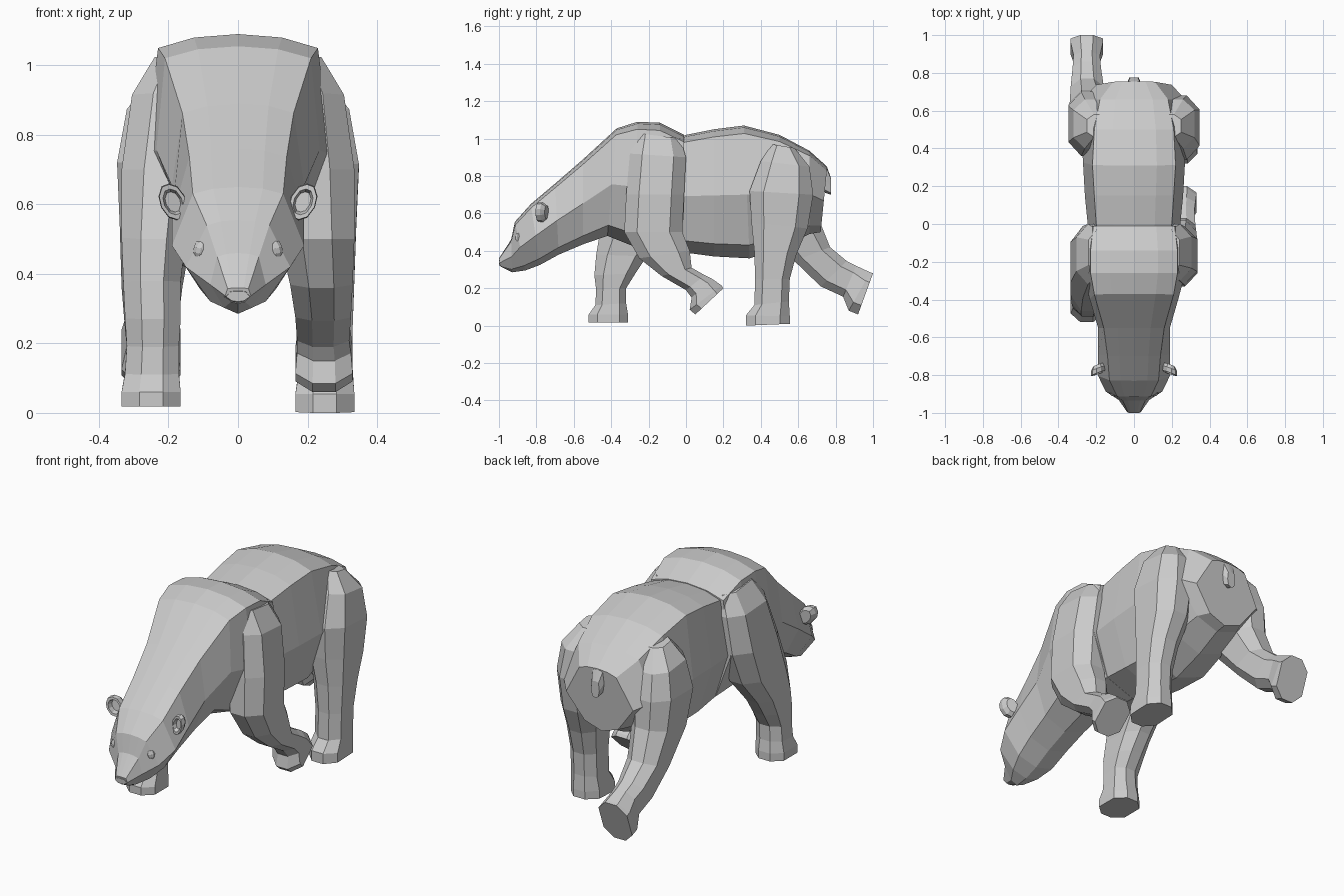
import bpy
import bmesh
from mathutils import Vector


def loft(name, rings):
    """Skin a list of equal-sized point rings and cap both ends."""
    bm = bmesh.new()
    vs = [[bm.verts.new(p) for p in r] for r in rings]
    n = len(vs[0])
    for a, b in zip(vs, vs[1:]):
        for i in range(n):
            j = (i + 1) % n
            bm.faces.new((a[i], a[j], b[j], b[i]))
    bm.faces.new(vs[0])
    bm.faces.new(vs[-1])
    bmesh.ops.recalc_face_normals(bm, faces=bm.faces)
    me = bpy.data.meshes.new(name)
    bm.to_mesh(me)
    bm.free()
    ob = bpy.data.objects.new(name, me)
    bpy.context.collection.objects.link(ob)
    return ob


def trunk(name, sections):
    """Sections: top y, z, bottom y, z, half widths at top, middle, bottom."""
    rings = []
    for yt, zt, yb, zb, wt, wm, wb in sections:
        top, bot = Vector((0, yt, zt)), Vector((0, yb, zb))
        half = [(0, 0), (wt * .55, .015), (wt, .06), (wm, .52), (wb, .9), (0, 1)]
        full = half + [(-x, t) for x, t in half[-2:0:-1]]
        rings.append([top.lerp(bot, t) + Vector((x, 0, 0)) for x, t in full])
    return loft(name, rings)


LIMB = [(0, .3), (0, .7), (.22, 1), (.78, 1), (1, .7), (1, .3), (.78, 0), (.22, 0)]


def limb(name, side, sections):
    """Sections: front y, z, back y, z, inner x, outer x."""
    rings = []
    for yf, zf, yb, zb, xi, xo in sections:
        f, b = Vector((0, yf, zf)), Vector((0, yb, zb))
        rings.append([f.lerp(b, u) + Vector((side * (xi + (xo - xi) * v), 0, 0))
                      for u, v in LIMB])
    return loft(name, rings)


# Head, neck and shoulder hump
trunk("head_and_shoulders", [
    (-1.0, .36, -.99, .315, .03, .037, .02),
    (-.935, .46, -.93, .285, .06, .08, .04),
    (-.915, .555, -.86, .295, .09, .15, .08),
    (-.83, .65, -.78, .325, .13, .19, .11),
    (-.70, .76, -.68, .38, .14, .19, .12),
    (-.55, .89, -.55, .435, .16, .19, .13),
    (-.37, 1.055, -.42, .48, .21, .235, .15),
    (-.26, 1.09, -.27, .42, .23, .27, .18),
    (-.14, 1.085, -.14, .40, .23, .27, .18),
    (-.01, 1.02, -.01, .39, .215, .26, .17)])

# Belly and rump
trunk("rear_body", [
    (-.1, .99, -.1, .40, .18, .23, .15),
    (0, 1.02, 0, .39, .20, .245, .17),
    (.15, 1.05, .15, .37, .21, .26, .18),
    (.31, 1.07, .34, .36, .22, .27, .18),
    (.5, 1.02, .52, .42, .21, .28, .16),
    (.66, .935, .66, .49, .18, .27, .13),
    (.755, .85, .72, .5, .11, .20, .10)])

# Lifted front leg, right side
limb("front_leg_right", 1, [
    (-.27, 1.03, -.03, 1.0, .1, .24),
    (-.30, .92, 0, .90, .1, .305),
    (-.32, .70, -.01, .70, .1, .335),
    (-.33, .50, -.02, .50, .12, .335),
    (-.25, .36, .02, .40, .15, .33),
    (-.13, .265, .03, .31, .165, .325),
    (0, .19, .10, .27, .17, .32),
    (.03, .15, .14, .25, .17, .325),
    (.02, .085, .19, .215, .165, .33),
    (.05, .06, .2, .2, .165, .33)])

# Standing front leg, left side
limb("front_leg_left", -1, [
    (-.27, 1.03, -.03, 1.0, .1, .24),
    (-.32, .92, 0, .90, .1, .305),
    (-.39, .70, -.01, .70, .12, .335),
    (-.46, .50, -.08, .52, .15, .335),
    (-.48, .38, -.21, .37, .165, .33),
    (-.49, .27, -.27, .28, .165, .325),
    (-.48, .19, -.32, .2, .17, .32),
    (-.485, .11, -.32, .12, .17, .325),
    (-.52, .06, -.31, .06, .165, .335),
    (-.52, .018, -.31, .018, .165, .335)])

# Standing hind leg, right side
limb("hind_leg_right", 1, [
    (.46, .97, .58, .95, .12, .25),
    (.40, .88, .66, .85, .12, .32),
    (.34, .72, .68, .70, .12, .348),
    (.35, .55, .65, .52, .13, .34),
    (.365, .40, .59, .38, .16, .335),
    (.37, .25, .555, .25, .175, .33),
    (.365, .11, .55, .13, .175, .33),
    (.32, .055, .555, .05, .165, .335),
    (.32, 0, .555, .01, .165, .335)])

# Trailing hind leg, left side
limb("hind_leg_left", -1, [
    (.46, .97, .58, .95, .12, .25),
    (.40, .88, .66, .85, .12, .32),
    (.36, .72, .70, .72, .12, .348),
    (.42, .52, .71, .57, .13, .34),
    (.58, .345, .77, .42, .16, .335),
    (.72, .21, .86, .345, .175, .325),
    (.84, .155, .91, .32, .18, .32),
    (.87, .08, .985, .285, .165, .335),
    (.92, .06, 1.0, .28, .165, .335)])

# Ears with a hollow front, and eyes
OCT = [(.0, 1), (.6, .85), (1, .3), (1, -.3), (.6, -.85), (0, -1),
       (-.6, -.85), (-1, -.3), (-1, .3), (-.6, .85)]
for label, s in (("right", 1), ("left", -1)):
    loft("ear_" + label, [
        [(s * (.187 + .038 * r * x + .012 * z * r), y - .015 * x * r, .607 + .053 * r * z)
         for x, z in OCT]
        for r, y in ((.7, -.745), (1, -.765), (.95, -.79), (.7, -.79), (.55, -.768))])
    bpy.ops.mesh.primitive_uv_sphere_add(segments=10, ring_count=6,
                                         location=(s * .106, -.892, .472))
    eye = bpy.context.object
    eye.name = "eye_" + label
    eye.scale = (.023, .022, .03)
    eye.rotation_euler = (0, s * -.3, 0)

# Stub tail
trunk("tail", [(.70, .87, .70, .76, .03, .035, .025),
               (.755, .845, .745, .71, .03, .035, .025),
               (.775, .79, .775, .70, .02, .025, .018)])

# Nose pad
trunk("nose", [(-.97, .36, -.97, .31, .025, .04, .02),
               (-1.0, .35, -.998, .32, .022, .034, .018)])
